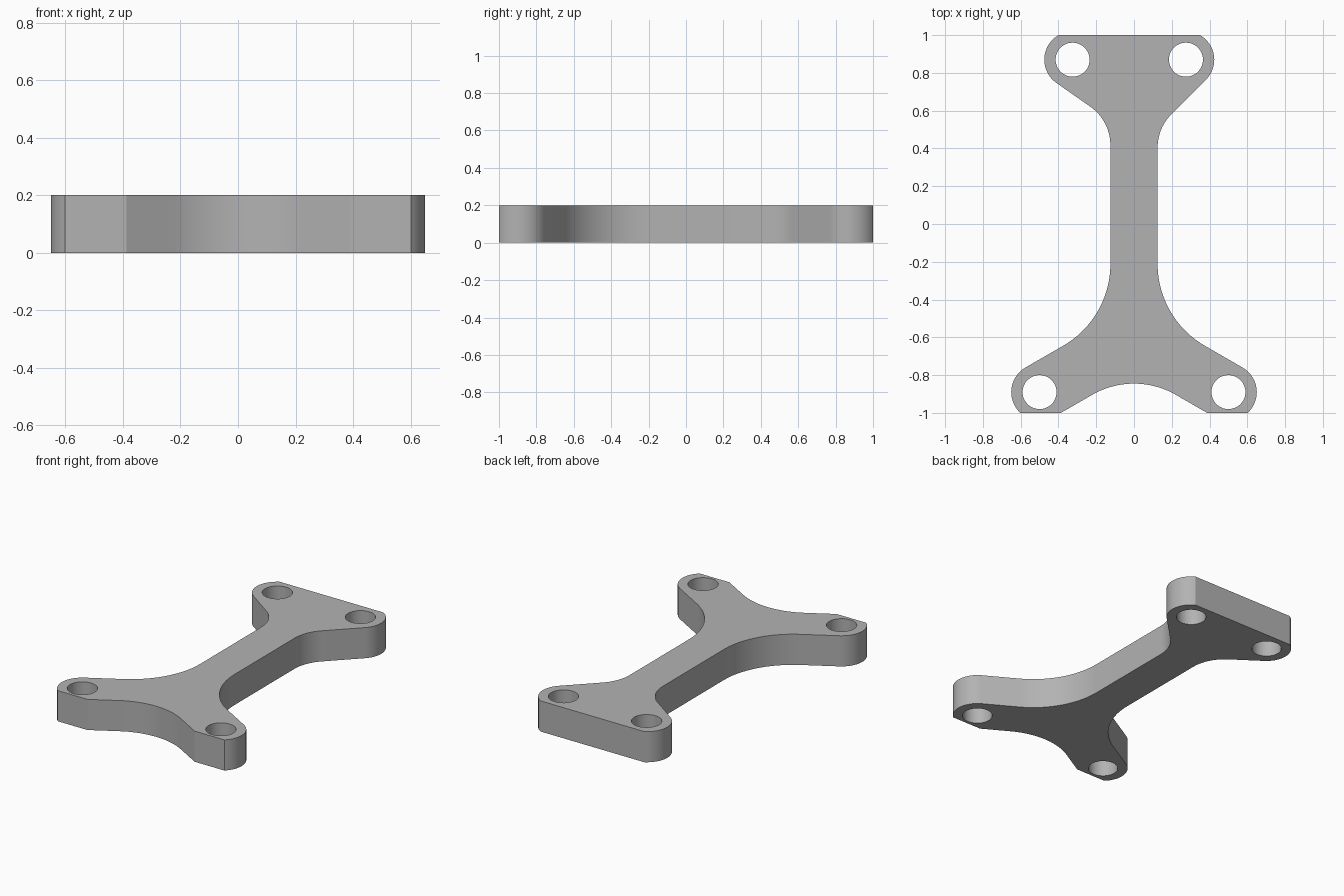
import bpy, bmesh
from math import cos, sin, tan, radians, pi
from mathutils import Vector

cube = bpy.data.objects.get("Cube")
if cube:
    bpy.data.objects.remove(cube)

THICK = 0.2
LOBE_R, HOLE_R, HALF_WEB = 0.15, 0.09, 0.125
BACK_L, BACK_R = Vector((-0.325, 0.87)), Vector((0.275, 0.87))
FRONT_L, FRONT_R = Vector((-0.5, -0.89)), Vector((0.5, -0.89))


def arc(center, r, start, end, n=16):
    """Points on an arc, angles in degrees."""
    angles = [radians(start + (end - start) * i / n) for i in range(n + 1)]
    return [center + r * Vector((cos(a), sin(a))) for a in angles]


def fillet(a, corner, b, r, n=20):
    """Arc of radius r that is tangent to corner-a and corner-b."""
    u, v = (a - corner).normalized(), (b - corner).normalized()
    half = u.angle(v) / 2
    center = corner + (u + v).normalized() * (r / sin(half))
    p, q = corner + u * r / tan(half) - center, corner + v * r / tan(half) - center
    total = p.angle(q)
    return [center + (p * sin(total * (1 - i / n)) + q * sin(total * i / n)) / sin(total)
            for i in range(n + 1)]


def neck(start, slope, side, radius):
    """Fillet from an arm leaving a lobe at the given slope into the web."""
    x = side * HALF_WEB
    corner = Vector((x, start.y + slope * abs(start.x - x)))
    return fillet(start, corner, Vector((x, 0)), radius)


# Lobes, each trimmed by the flat end of the bracket
trim_back = 60
trim_front = 47.2
lobe_bl = arc(BACK_L, LOBE_R, 180 - trim_back, 235)
lobe_fl = arc(FRONT_L, LOBE_R, 120, 180 + trim_front)
lobe_fr = arc(FRONT_R, LOBE_R, -trim_front, 60)
lobe_br = arc(BACK_R, LOBE_R, -45, trim_back)

# Concave notch between the front arms
foot = Vector((0.387, -1))
apex = Vector((0, -1 + foot.x * tan(radians(30))))
notch = fillet(Vector((-foot.x, -1)), apex, foot, 0.443)

# Counter-clockwise outline
outline = lobe_bl
outline += neck(lobe_bl[-1], -tan(radians(35)), -1, 0.25)
outline += neck(lobe_fl[0], tan(radians(30)), -1, 0.5)[::-1]
outline += lobe_fl + [Vector((-foot.x, -1))] + notch + [foot] + lobe_fr
outline += neck(lobe_fr[-1], tan(radians(30)), 1, 0.5)
outline += neck(lobe_br[0], -1, 1, 0.25)[::-1]
outline += lobe_br
for p in outline:
    p.y = max(-1, min(1, p.y))

# Plate face with four bolt holes, then extruded
bm = bmesh.new()
loops = [outline] + [arc(c, HOLE_R, 0, 360, 48)[:-1]
                     for c in (BACK_L, BACK_R, FRONT_L, FRONT_R)]
edges = []
for loop in loops:
    verts = [bm.verts.new((p.x, p.y, 0)) for p in loop]
    edges += [bm.edges.new((verts[i - 1], verts[i])) for i in range(len(verts))]
bmesh.ops.triangle_fill(bm, edges=edges, use_beauty=True, use_dissolve=False,
                        normal=(0, 0, 1))
top = bmesh.ops.extrude_face_region(bm, geom=bm.faces[:], use_keep_orig=True)
bmesh.ops.translate(bm, vec=(0, 0, THICK),
                    verts=[g for g in top["geom"] if isinstance(g, bmesh.types.BMVert)])
bmesh.ops.recalc_face_normals(bm, faces=bm.faces[:])
mesh = bpy.data.meshes.new("bracket_plate")
bm.to_mesh(mesh)
bm.free()

plate = bpy.data.objects.new("bracket_plate", mesh)
bpy.context.collection.objects.link(plate)

# Plain grey metal
grey = bpy.data.materials.new("plain_grey")
grey.use_nodes = True
colour = (0.45, 0.45, 0.45, 1)
grey.diffuse_color = colour
grey.node_tree.nodes["Principled BSDF"].inputs["Base Color"].default_value = colour
mesh.materials.append(grey)

# Smooth curved walls, crisp rims
bpy.ops.object.select_all(action='DESELECT')
plate.select_set(True)
bpy.context.view_layer.objects.active = plate
bpy.ops.object.shade_smooth_by_angle(angle=radians(25))
